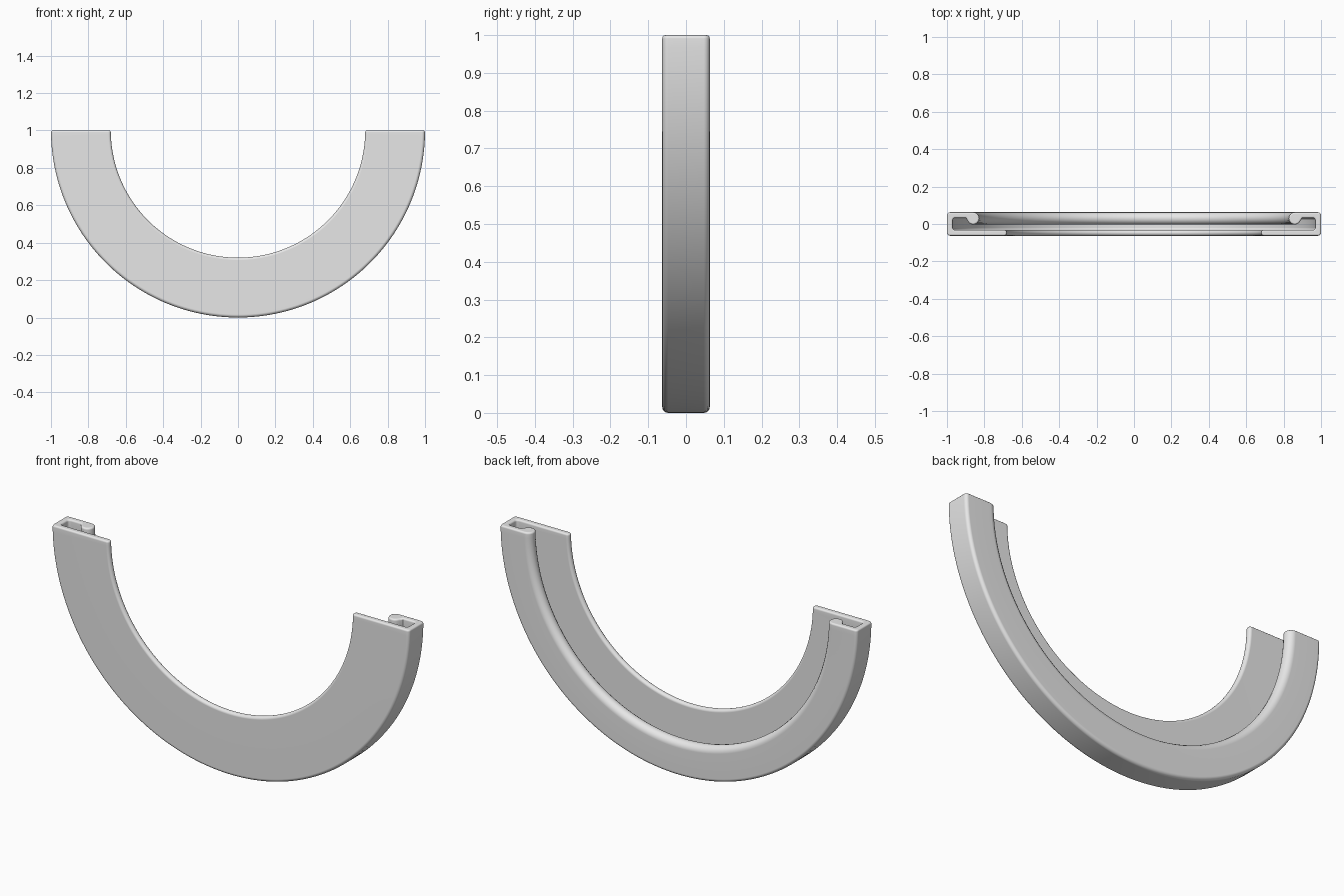
import bpy, bmesh, math
from mathutils import Vector

if "Cube" in bpy.data.objects:
    bpy.data.objects.remove(bpy.data.objects["Cube"], do_unlink=True)

HALF = 0.063      # half depth
WALL = 0.031      # wall thickness
INNER, OUTER = 0.68, 1.0
BULB_R, BULB_AT = 0.033, 0.86
STEPS = 96


def fillet(prev, corner, nxt, radius, segments=4):
    """Round a right-angled profile corner."""
    a = (prev - corner).normalized() * radius
    b = (nxt - corner).normalized() * radius
    centre = corner + a + b
    angles = [math.pi / 2 * i / segments for i in range(segments + 1)]
    return [centre - b * math.cos(t) - a * math.sin(t) for t in angles]


def channel_profile():
    """Hooked channel section as (radius, depth) points."""
    v = Vector
    plate_front, outer_front = v((INNER, -HALF)), v((OUTER, -HALF))
    outer_back, lip = v((OUTER, HALF)), v((BULB_AT, HALF))
    root = v((BULB_AT + 0.04, HALF - WALL))
    cav_back, cav_front = v((OUTER - WALL, HALF - WALL)), v((OUTER - WALL, WALL - HALF))
    plate_back = v((INNER, WALL - HALF))
    pts = fillet(plate_back, plate_front, outer_front, 0.014)
    pts += fillet(plate_front, outer_front, outer_back, 0.016)
    pts += fillet(outer_front, outer_back, lip, 0.016)
    # rounded bulb on the end of the back lip
    for i in range(12):
        t = math.radians(90 + 22.5 * i)
        pts.append(v((BULB_AT + BULB_R * math.cos(t),
                      HALF - BULB_R + BULB_R * math.sin(t))))
    pts.append(root)
    pts += fillet(root, cav_back, cav_front, 0.012)
    pts += fillet(cav_back, cav_front, plate_back, 0.012)
    pts += fillet(cav_front, plate_back, plate_front, 0.014)
    return pts


# sweep the section through a half circle
bm = bmesh.new()
profile = channel_profile()
rings = []
for s in range(STEPS + 1):
    t = math.pi * (1 + s / STEPS)
    rings.append([bm.verts.new((p.x * math.cos(t), p.y, 1 + p.x * math.sin(t)))
                  for p in profile])
n = len(profile)
for r0, r1 in zip(rings, rings[1:]):
    for i in range(n):
        j = (i + 1) % n
        bm.faces.new((r0[i], r0[j], r1[j], r1[i]))

# end caps with softened rims
caps = [bm.faces.new(rings[0]), bm.faces.new(rings[-1])]
bmesh.ops.recalc_face_normals(bm, faces=bm.faces)
rims = list({e for f in caps for e in f.edges})
bmesh.ops.bevel(bm, geom=rims, offset=0.009, offset_type='OFFSET', segments=3,
                profile=0.5, affect='EDGES', clamp_overlap=False)

mesh = bpy.data.meshes.new("half_ring_channel")
bm.to_mesh(mesh)
bm.free()
channel = bpy.data.objects.new("half_ring_channel", mesh)
bpy.context.collection.objects.link(channel)

# plain grey
grey = bpy.data.materials.new("light_grey")
grey.use_nodes = True
colour = (0.8, 0.8, 0.8, 1)
grey.diffuse_color = colour
grey.node_tree.nodes["Principled BSDF"].inputs["Base Color"].default_value = colour
mesh.materials.append(grey)

# smooth shading
bpy.ops.object.select_all(action='DESELECT')
channel.select_set(True)
bpy.context.view_layer.objects.active = channel
bpy.ops.object.shade_smooth_by_angle(angle=math.radians(40))
weighted = channel.modifiers.new("weighted_normals", 'WEIGHTED_NORMAL')
weighted.keep_sharp = True
